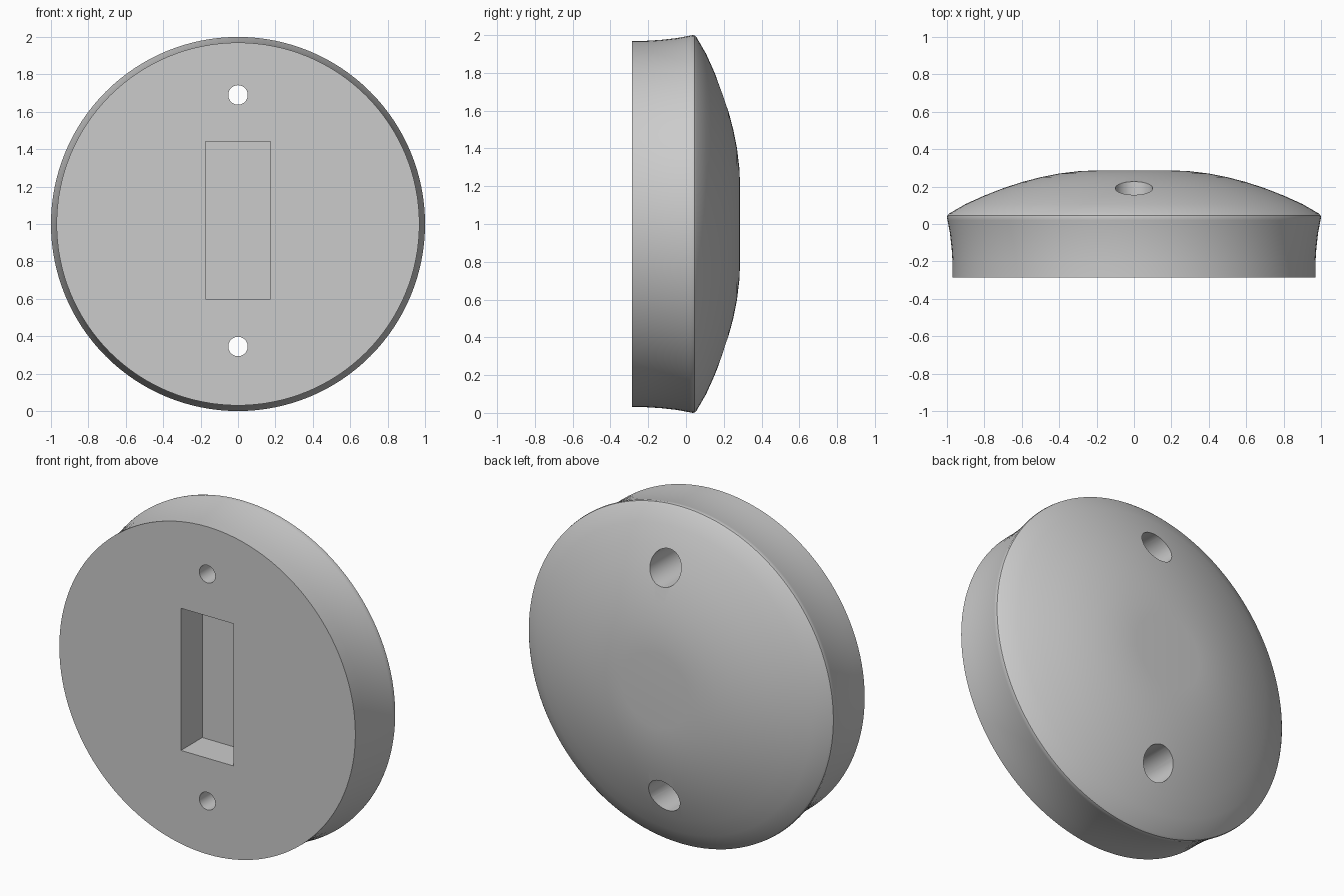
import bpy
import bmesh
import math
from mathutils import Matrix, Vector

default_cube = bpy.data.objects.get("Cube")
if default_cube:
    bpy.data.objects.remove(default_cube, do_unlink=True)

grey = bpy.data.materials.new("light_grey")
grey.use_nodes = True
colour = (0.6, 0.6, 0.6, 1)
grey.diffuse_color = colour
grey.node_tree.nodes["Principled BSDF"].inputs["Base Color"].default_value = colour


def lathe(name, profile, centre_z, steps=128):
    """Spin (radius, y) points around a horizontal y axis."""
    bm = bmesh.new()
    verts = [bm.verts.new((r, y, 0)) for r, y in profile]
    edges = [bm.edges.new(pair) for pair in zip(verts, verts[1:])]
    bmesh.ops.spin(bm, geom=verts + edges, cent=(0, 0, 0), axis=(0, 1, 0),
                   angle=math.tau, steps=steps)
    bmesh.ops.remove_doubles(bm, verts=bm.verts, dist=0.0001)
    bmesh.ops.recalc_face_normals(bm, faces=bm.faces)
    bmesh.ops.translate(bm, verts=bm.verts, vec=(0, 0, centre_z))
    return make_object(name, bm)


def box(name, size, centre):
    bm = bmesh.new()
    matrix = Matrix.Translation(centre) @ Matrix.Diagonal(Vector(size)).to_4x4()
    bmesh.ops.create_cube(bm, size=1, matrix=matrix)
    return make_object(name, bm)


def make_object(name, bm):
    mesh = bpy.data.meshes.new(name)
    bm.to_mesh(mesh)
    bm.free()
    mesh.materials.append(grey)
    obj = bpy.data.objects.new(name, mesh)
    bpy.context.collection.objects.link(obj)
    return obj


# Round body: flat front, slightly flared side, rounded rim, domed back
body = lathe("domed_disc", [
    (0, -0.287), (0.97, -0.287), (0.97, -0.21), (0.975, -0.13),
    (0.984, -0.05), (0.997, 0.02), (1, 0.034), (0.998, 0.046),
    (0.988, 0.056), (0.9, 0.107), (0.8, 0.152), (0.7, 0.191),
    (0.6, 0.224), (0.5, 0.25), (0.4, 0.27), (0.3, 0.282),
    (0.22, 0.286), (0, 0.286)], 1)

# Rectangular pocket in the front
cutters = [box("pocket_cutter", (0.346, 0.4, 0.842), (0, -0.287, 1.02))]

# Screw holes, wider at the back
for side, z in (("upper", 1.69), ("lower", 0.345)):
    cutters.append(lathe(side + "_hole_cutter", [
        (0, -0.5), (0.052, -0.5), (0.052, -0.1),
        (0.1, -0.1), (0.1, 0.5), (0, 0.5)], z, 48))

bpy.context.view_layer.objects.active = body
for cutter in cutters:
    cut = body.modifiers.new(cutter.name, "BOOLEAN")
    cut.operation = "DIFFERENCE"
    cut.solver = "EXACT"
    cut.object = cutter
    bpy.ops.object.modifier_apply(modifier=cut.name)
    bpy.data.objects.remove(cutter, do_unlink=True)

bpy.ops.object.select_all(action="DESELECT")
body.select_set(True)
bpy.ops.object.shade_smooth_by_angle(angle=math.radians(30))
